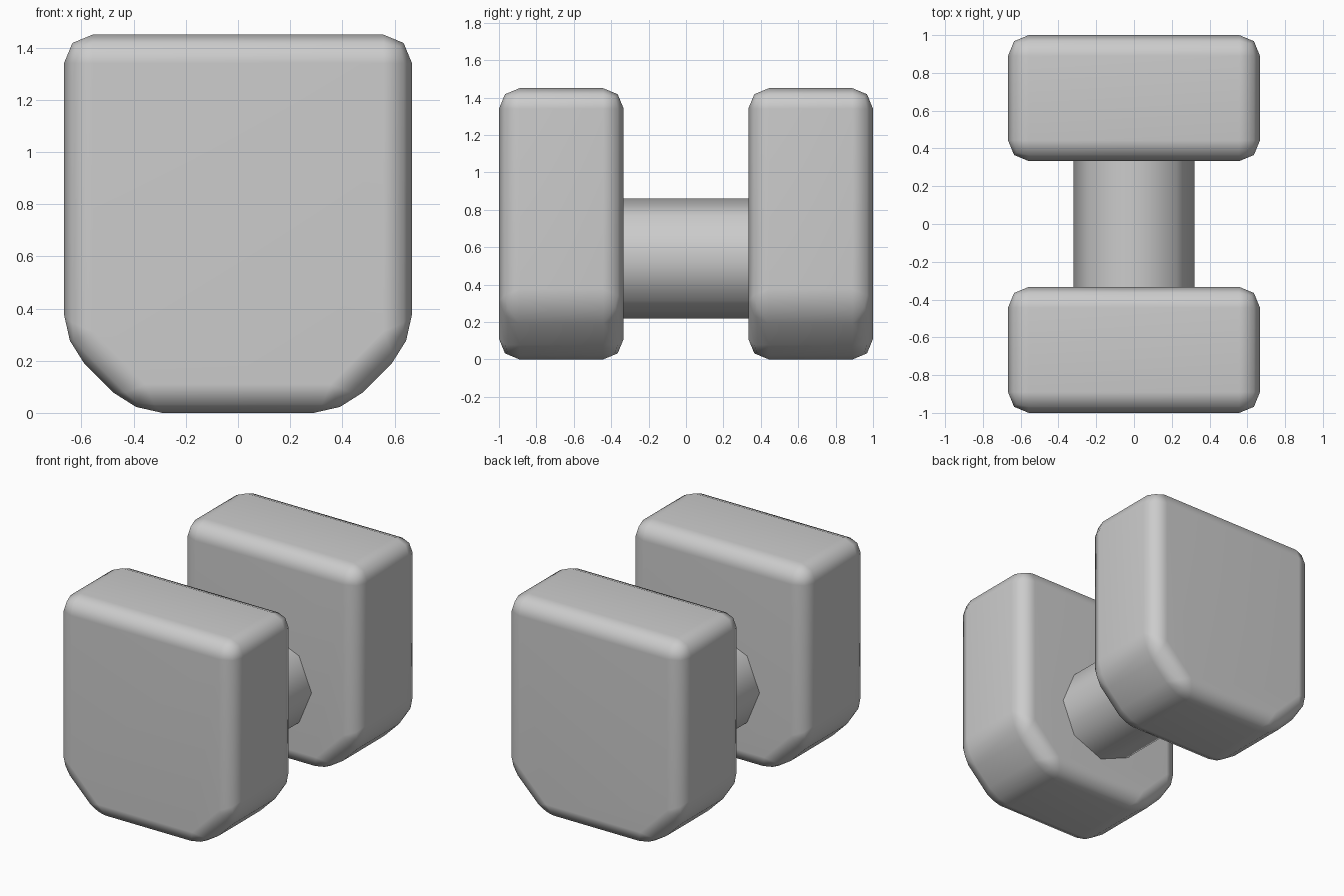
import bpy, bmesh
from math import pi

if "Cube" in bpy.data.objects:
    bpy.data.objects.remove(bpy.data.objects["Cube"])


def make_head(name, y0, y1):
    # Block outline with cut lower corners, extruded along y and rounded
    profile = [(-0.667, 1.45), (-0.667, 0.267), (-0.40, 0),
               (0.40, 0), (0.667, 0.267), (0.667, 1.45)]
    bm = bmesh.new()
    face = bm.faces.new([bm.verts.new((x, y0, z)) for x, z in profile])
    ext = bmesh.ops.extrude_face_region(bm, geom=[face])
    verts = [v for v in ext["geom"] if isinstance(v, bmesh.types.BMVert)]
    bmesh.ops.translate(bm, verts=verts, vec=(0, y1 - y0, 0))
    bmesh.ops.recalc_face_normals(bm, faces=bm.faces)
    bmesh.ops.bevel(bm, geom=bm.edges[:], offset=0.11, offset_type='OFFSET',
                    segments=2, profile=0.5, affect='EDGES')
    bmesh.ops.recalc_face_normals(bm, faces=bm.faces)
    for f in bm.faces:
        f.smooth = True
    mesh = bpy.data.meshes.new(name)
    bm.to_mesh(mesh)
    bm.free()
    obj = bpy.data.objects.new(name, mesh)
    bpy.context.collection.objects.link(obj)
    # Keep the broad flat faces looking flat
    obj.modifiers.new("weighted_normals", 'WEIGHTED_NORMAL')


# Two weights
make_head("front_weight", -1.0, -0.333)
make_head("back_weight", 0.333, 1.0)

# Eight-sided grip between the weights
bpy.ops.mesh.primitive_cylinder_add(vertices=8, radius=0.32, depth=0.667,
                                    end_fill_type='NOTHING',
                                    location=(0, 0, 0.54),
                                    rotation=(pi / 2, 0, 0))
grip = bpy.context.object
grip.name = "grip"
for p in grip.data.polygons:
    p.use_smooth = True
